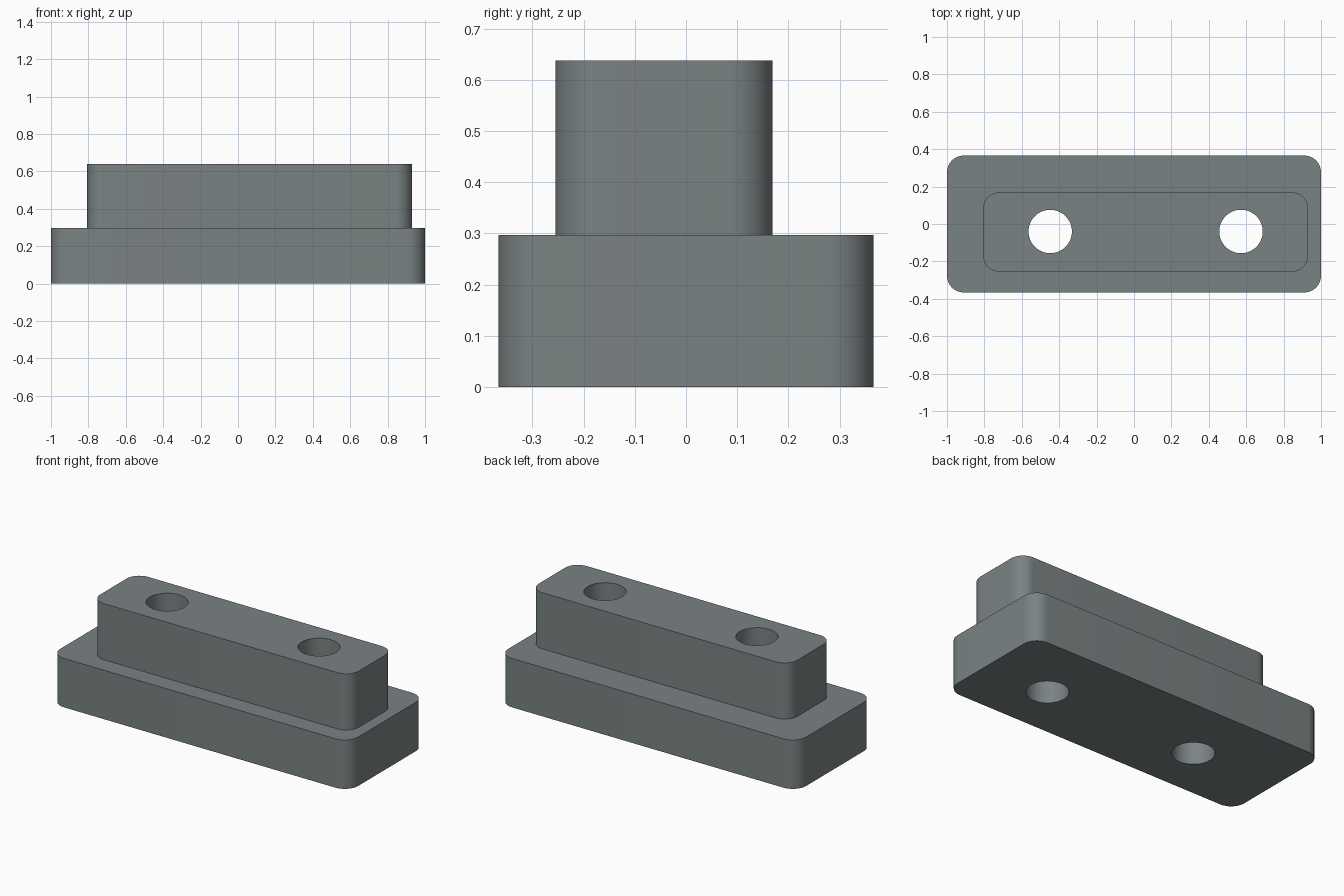
import bpy
import bmesh
import math

if "Cube" in bpy.data.objects:
    bpy.data.objects.remove(bpy.data.objects["Cube"])

CX, CY = 0.062, -0.043          # centre of the raised block and its holes
BASE_TOP, TOP = 0.297, 0.638

grey = bpy.data.materials.new("slate grey")
grey.diffuse_color = (0.195, 0.225, 0.228, 1)
grey.use_nodes = True
grey.node_tree.nodes["Principled BSDF"].inputs["Base Color"].default_value = grey.diffuse_color


def prism(name, outline, z0, z1):
    """Extrude a closed outline from z0 to z1."""
    bm = bmesh.new()
    face = bm.faces.new([bm.verts.new((x, y, z0)) for x, y in outline])
    ext = bmesh.ops.extrude_face_region(bm, geom=[face])
    for v in ext["geom"]:
        if isinstance(v, bmesh.types.BMVert):
            v.co.z = z1
    bmesh.ops.recalc_face_normals(bm, faces=bm.faces)
    mesh = bpy.data.meshes.new(name)
    bm.to_mesh(mesh)
    bm.free()
    mesh.materials.append(grey)
    obj = bpy.data.objects.new(name, mesh)
    bpy.context.collection.objects.link(obj)
    return obj


def rounded_rect(cx, cy, hx, hy, r, steps=12):
    pts = []
    for i, (sx, sy) in enumerate([(1, 1), (-1, 1), (-1, -1), (1, -1)]):
        for k in range(steps + 1):
            a = math.pi / 2 * (i + k / steps)
            pts.append((cx + sx * (hx - r) + r * math.cos(a),
                        cy + sy * (hy - r) + r * math.sin(a)))
    return pts


def circle(cx, cy, r, n=64):
    return [(cx + r * math.cos(2 * math.pi * i / n),
             cy + r * math.sin(2 * math.pi * i / n)) for i in range(n)]


def boolean(target, tool, operation):
    mod = target.modifiers.new(operation.lower(), "BOOLEAN")
    mod.operation = operation
    mod.solver = "EXACT"
    mod.object = tool
    bpy.context.view_layer.objects.active = target
    bpy.ops.object.modifier_apply(modifier=mod.name)
    bpy.data.objects.remove(tool)


# Wide base plate with the offset raised block merged on top
body = prism("stepped_block", rounded_rect(0, 0, 1.0, 0.366, 0.09), 0, BASE_TOP)
raised = prism("raised_block", rounded_rect(CX, CY, 0.868, 0.212, 0.085),
               BASE_TOP - 0.1, TOP)
boolean(body, raised, "UNION")

# Two through holes
for side in (-1, 1):
    hole = prism("hole_cutter", circle(CX + side * 0.51, CY + 0.003, 0.116), -0.1, TOP + 0.1)
    hole.hide_render = True
    boolean(body, hole, "DIFFERENCE")

# Smooth the rounded corners and hole walls, keep the rims sharp
bpy.ops.object.select_all(action="DESELECT")
body.select_set(True)
bpy.context.view_layer.objects.active = body
bpy.ops.object.shade_smooth_by_angle(angle=math.radians(30))
